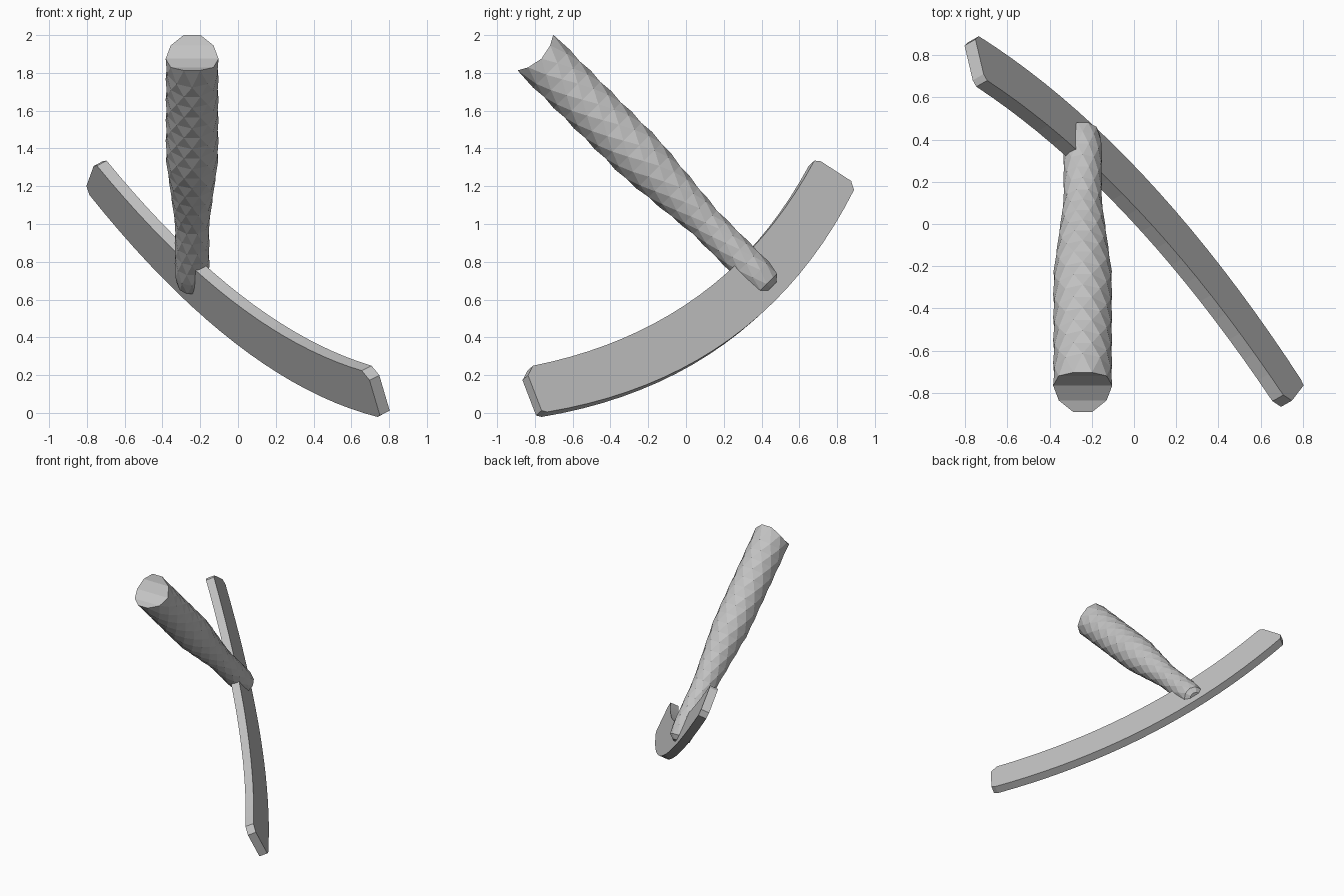
import bpy, bmesh, math
from mathutils import Vector

cube = bpy.data.objects.get("Cube")
if cube:
    bpy.data.objects.remove(cube)

grey = bpy.data.materials.new("plain_grey")
grey.use_nodes = True
colour = (0.55, 0.55, 0.55, 1)
grey.diffuse_color = colour
grey.node_tree.nodes["Principled BSDF"].inputs["Base Color"].default_value = colour


def finish(bm, name):
    bmesh.ops.recalc_face_normals(bm, faces=bm.faces)
    mesh = bpy.data.meshes.new(name)
    bm.to_mesh(mesh)
    bm.free()
    mesh.materials.append(grey)
    obj = bpy.data.objects.new(name, mesh)
    bpy.context.collection.objects.link(obj)
    return obj


# Curved blade: flat plate in a tilted plane
normal = Vector((0.794, 0.451, 0.407)).normalized()
up = Vector((0, -1, 1))
up = (up - normal * up.dot(normal)).normalized()
along = normal.cross(up)
FACE, THICK, STEPS = 0.298, 0.065, 20


def arc(a, b, sag):
    a, b = Vector(a), Vector(b)
    side = Vector((b.y - a.y, a.x - b.x)).normalized()
    points = []
    for i in range(STEPS + 1):
        t = i / STEPS
        points.append(a.lerp(b, t) + side * sag * 4 * t * (1 - t))
    return points


outer = arc((-1.609, 0.215), (0.89, 0.533), 0.255)
inner = arc((-1.554, 0.473), (0.744, 0.759), 0.217)
outline = outer + [Vector((0.91, 0.559)), Vector((0.812, 0.742))]
outline += inner[::-1] + [Vector((-1.581, 0.451)), Vector((-1.637, 0.259))]

bm = bmesh.new()
verts = [bm.verts.new(along * p.x + up * p.y + normal * FACE) for p in outline]
plate = bm.faces.new(verts)
back = bmesh.ops.extrude_face_region(bm, geom=[plate], use_keep_orig=True)
moved = [g for g in back["geom"] if isinstance(g, bmesh.types.BMVert)]
bmesh.ops.translate(bm, verts=moved, vec=-normal * THICK)
finish(bm, "curved_blade")

# Handle: ten-sided rings, every other one turned half a step for diamond facets
SIDES, RINGS = 10, 22
TOP, TAPER_START, TAPER_END, TIP = -1.867, -1.12, -0.64, -0.18
down = Vector((0, 1, -1)).normalized()
across = Vector((0, 1, 1)).normalized()
centre = Vector((-0.243, 0, 0)) + across * 0.785


def radius(s):
    t = min(max((s - TAPER_START) / (TAPER_END - TAPER_START), 0), 1)
    return 0.14 + (0.092 - 0.14) * t


bm = bmesh.new()


def ring(s, r, turn, scoop=0):
    made = []
    for k in range(SIDES):
        a = math.tau * (k + turn) / SIDES
        depth = s - scoop * math.sin(a) ** 2
        made.append(bm.verts.new(centre + Vector((r * math.cos(a), 0, 0))
                                 + across * r * math.sin(a) + down * depth))
    return made


rings = [ring(TOP, radius(TOP), 0, 0.05)]
for i in range(1, RINGS + 1):
    s = TOP + (TIP - TOP) * i / RINGS
    r = radius(s) if i < RINGS else 0.08
    rings.append(ring(s, r, (i % 2) / 2))

for i, (a, b) in enumerate(zip(rings, rings[1:])):
    for k in range(SIDES):
        n = (k + 1) % SIDES
        if i % 2 == 0:
            bm.faces.new((a[k], a[n], b[k]))
            bm.faces.new((a[n], b[n], b[k]))
        else:
            bm.faces.new((a[k], b[n], b[k]))
            bm.faces.new((a[k], a[n], b[n]))

# Chamfered lower tip
tip = ring(-0.15, 0.045, (RINGS % 2) / 2)
for k in range(SIDES):
    n = (k + 1) % SIDES
    bm.faces.new((rings[-1][k], rings[-1][n], tip[n], tip[k]))
bm.faces.new(tip)

# Scooped upper end, closed with strips from side to side
for k in range(-2, 2):
    left, right = (5 - k) % SIDES, k % SIDES
    bm.faces.new([rings[0][j] for j in (right, (k + 1) % SIDES, (4 - k) % SIDES, left)])
finish(bm, "handle")
